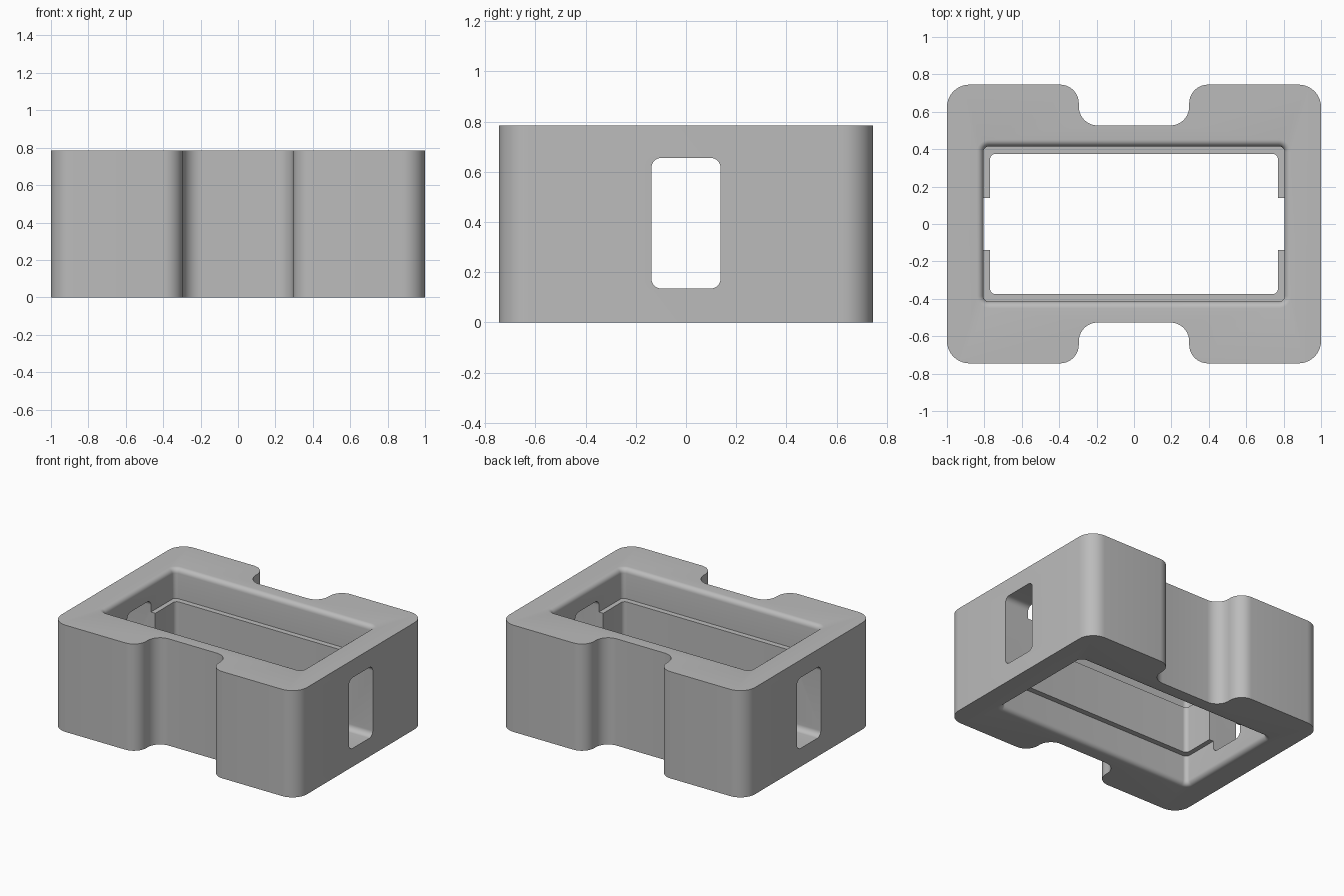
import bpy, bmesh
from math import sin, cos, pi, atan2, hypot

default = bpy.data.objects.get("Cube")
if default:
    bpy.data.objects.remove(default, do_unlink=True)

H = 0.785          # block height
RIM = 0.035        # rounding of the pocket rims

grey = bpy.data.materials.new("plain_grey")
grey.use_nodes = True
colour = (0.5, 0.5, 0.5, 1)
grey.diffuse_color = colour
grey.node_tree.nodes["Principled BSDF"].inputs["Base Color"].default_value = colour


def rounded(corners, seg=10):
    """Round every (x, y, radius) right-angled corner of a closed outline."""
    out = []
    n = len(corners)
    for i, (x, y, r) in enumerate(corners):
        def toward(j):
            dx, dy = corners[j % n][0] - x, corners[j % n][1] - y
            d = hypot(dx, dy)
            return dx / d, dy / d
        (ax, ay), (bx, by) = toward(i - 1), toward(i + 1)
        for k in range(seg + 1):
            t = k / seg * pi / 2
            a, b = r * (1 - sin(t)), r * (1 - cos(t))
            out.append((x + ax * a + bx * b, y + ay * a + by * b))
    return out


def rectangle(hx, hy, r):
    return rounded([(hx, hy, r), (-hx, hy, r), (-hx, -hy, r), (hx, -hy, r)])


def loft(name, sections):
    """Join equal-count loops of 3D points into a capped solid."""
    bm = bmesh.new()
    loops = [[bm.verts.new(p) for p in s] for s in sections]
    n = len(loops[0])
    for lo, hi in zip(loops, loops[1:]):
        for i in range(n):
            j = (i + 1) % n
            bm.faces.new((lo[i], lo[j], hi[j], hi[i]))
    bm.faces.new(loops[0][::-1])
    bm.faces.new(loops[-1])
    bmesh.ops.recalc_face_normals(bm, faces=bm.faces)
    mesh = bpy.data.meshes.new(name)
    bm.to_mesh(mesh)
    bm.free()
    mesh.materials.append(grey)
    ob = bpy.data.objects.new(name, mesh)
    bpy.context.collection.objects.link(ob)
    return ob


def level(outline, z):
    return [(x, y, z) for x, y in outline]


# Block with rounded corners and a notch in the front and back
half = [(1, 0.745, 0.12), (0.295, 0.745, 0.1), (0.295, 0.527, 0.1),
        (-0.295, 0.527, 0.1), (-0.295, 0.745, 0.1), (-1, 0.745, 0.12)]
outline = rounded(half + [(-x, -y, r) for x, y, r in half])
block = loft("block", [level(outline, 0), level(outline, H)])

# Pocket cutter: wide at both ends, narrow at the inner ledge, flared rims
flare = [(RIM * (1 - cos(k * pi / 12)), RIM * (1 - sin(k * pi / 12))) for k in range(7)]
lower = [(RIM, -0.02)] + [(o, z) for o, z in reversed(flare)] + [(0, 0.22)]


def wide(offset):
    return rectangle(0.805 + offset, 0.415 + offset, 0.03 + offset)


narrow = rectangle(0.77, 0.375, 0.03)
sections = [level(wide(o), z) for o, z in lower]
sections += [level(narrow, 0.22), level(narrow, H - 0.22)]
sections += [level(wide(o), H - z) for o, z in reversed(lower)]
pocket = loft("pocket_cutter", sections)

# Side window cutter running through both end walls
window_shape = rectangle(0.138, 0.26, 0.04)
window = loft("window_cutter",
              [[(x, y, z + 0.395) for y, z in window_shape] for x in (-1.2, 1.2)])

for cutter in (pocket, window):
    cut = block.modifiers.new(cutter.name, 'BOOLEAN')
    cut.operation = 'DIFFERENCE'
    cut.solver = 'EXACT'
    cut.object = cutter

# Apply the cuts, remove the cutters, and smooth the rounded faces
bpy.ops.object.select_all(action='DESELECT')
block.select_set(True)
bpy.context.view_layer.objects.active = block
for cutter in (pocket, window):
    bpy.ops.object.modifier_apply(modifier=cutter.name)
    bpy.data.objects.remove(cutter, do_unlink=True)
bpy.ops.object.shade_smooth_by_angle(angle=pi / 6)
